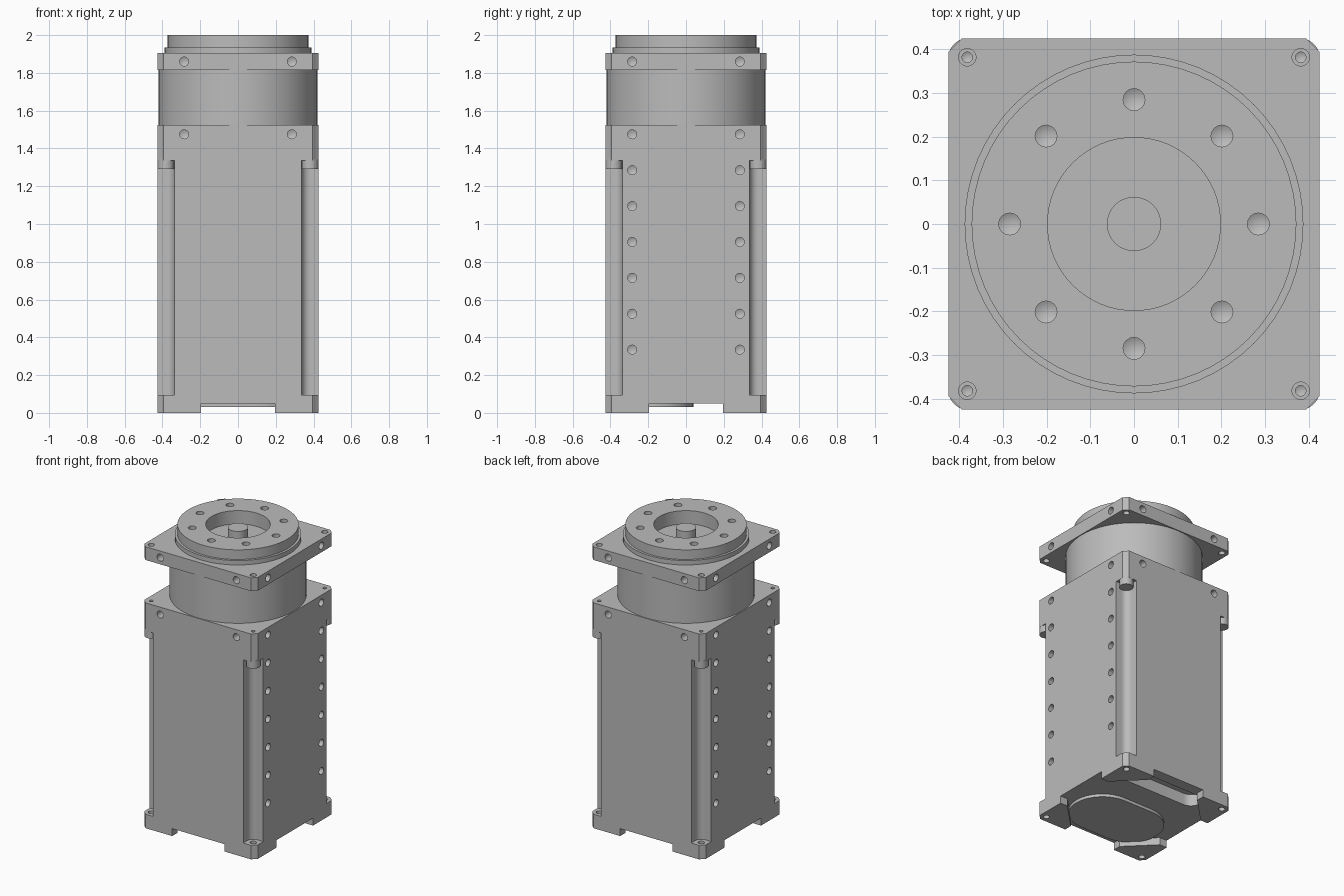
import bpy, bmesh
from math import pi, cos, sin, radians
from mathutils import Matrix, Vector

old = bpy.data.objects.get("Cube")
if old:
    bpy.data.objects.remove(old, do_unlink=True)

metal = bpy.data.materials.new("grey_metal")
metal.use_nodes = True
GREY = (0.5, 0.5, 0.5, 1)
metal.diffuse_color = GREY
metal.node_tree.nodes["Principled BSDF"].inputs["Base Color"].default_value = GREY

HALF, CHAMFER, SCREW = 0.425, 0.03, 0.382
CORNERS = [(sx, sy) for sx in (1, -1) for sy in (1, -1)]


def prism(bm, points, z0, z1):
    """Extrude a closed outline between two heights."""
    low = [bm.verts.new((x, y, z0)) for x, y in points]
    high = [bm.verts.new((x, y, z1)) for x, y in points]
    bm.faces.new(low)
    bm.faces.new(high)
    for i in range(len(points)):
        j = (i + 1) % len(points)
        bm.faces.new((low[i], low[j], high[j], high[i]))


def lathe(bm, profile, n=48, matrix=Matrix()):
    """Turn a profile that starts and ends on the axis."""
    rings = []
    for r, z in profile:
        if r == 0:
            rings.append([bm.verts.new(matrix @ Vector((0, 0, z)))] * n)
        else:
            rings.append([bm.verts.new(matrix @ Vector((r * cos(2 * pi * i / n), r * sin(2 * pi * i / n), z)))
                          for i in range(n)])
    for a, b in zip(rings, rings[1:]):
        for i in range(n):
            j = (i + 1) % n
            bm.faces.new(list(dict.fromkeys((a[i], a[j], b[j], b[i]))))


def drill(bm, point, inward, r=0.024, depth=0.06):
    """Blind hole with a conical tip, bored from a surface point."""
    turn = Vector(inward).to_track_quat('Z', 'Y').to_matrix().to_4x4()
    lathe(bm, [(0, -0.02), (r, -0.02), (r, depth), (0, depth + r * 0.5)], 16,
          Matrix.Translation(point) @ turn)


def make(name, bm):
    bmesh.ops.recalc_face_normals(bm, faces=bm.faces)
    mesh = bpy.data.meshes.new(name)
    bm.to_mesh(mesh)
    bm.free()
    mesh.materials.append(metal)
    obj = bpy.data.objects.new(name, mesh)
    bpy.context.collection.objects.link(obj)
    return obj


def cut(obj, bm):
    """Subtract the cutter, keep the result and drop the cutter."""
    tool = make("cutter", bm)
    mod = obj.modifiers.new("cut", 'BOOLEAN')
    mod.operation, mod.solver, mod.object = 'DIFFERENCE', 'EXACT', tool
    graph = bpy.context.evaluated_depsgraph_get()
    result = bpy.data.meshes.new_from_object(obj.evaluated_get(graph))
    obj.modifiers.clear()
    obj.data = result
    bpy.data.objects.remove(tool, do_unlink=True)


def smooth(obj):
    bpy.ops.object.select_all(action='DESELECT')
    obj.select_set(True)
    bpy.context.view_layer.objects.active = obj
    bpy.ops.object.shade_smooth_by_angle(angle=radians(30))


def octagon():
    a, b = HALF, HALF - CHAMFER
    return [(b, a), (a, b), (a, -b), (b, -a), (-b, -a), (-a, -b), (-a, b), (-b, a)]


def stadium(cy, half, r, n=16):
    """Rounded slot outline running along x."""
    pts = []
    for side, start in ((1, -pi / 2), (-1, pi / 2)):
        for i in range(n + 1):
            t = start + pi * i / n
            pts.append((side * (half - r) + r * cos(t), cy + r * sin(t)))
    return pts


def side_holes(bm, z, faces):
    for nx, ny in faces:
        for s in (0.285, -0.285):
            drill(bm, (nx * HALF + ny * s, ny * HALF + nx * s, z), (-nx, -ny, 0))


X_FACES = [(1, 0), (-1, 0)]
ALL_FACES = X_FACES + [(0, 1), (0, -1)]

# Main housing
bm = bmesh.new()
prism(bm, octagon(), 0, 1.525)
housing = make("main_housing", bm)

# Underside recess that leaves four corner feet
quad = [(0.195, 0.5), (0.195, 0.37), (0.37, 0.195), (0.5, 0.195)]
outline = []
for sx, sy in ((1, 1), (1, -1), (-1, -1), (-1, 1)):
    pts = [(sx * x, sy * y) for x, y in quad]
    outline += pts if sx * sy > 0 else pts[::-1]
bm = bmesh.new()
prism(bm, outline, -0.1, 0.05)
cut(housing, bm)

# Rounded corner channels
bm = bmesh.new()
R = 0.045
arc = [(SCREW - R * sin(t), SCREW - R * cos(t)) for t in (pi / 2 * i / 8 for i in range(9))]
channel = [(0.5, SCREW - R)] + arc + [(SCREW - R, 0.5), (0.5, 0.5)]
for sx, sy in CORNERS:
    prism(bm, [(sx * x, sy * y) for x, y in channel], 0.095, 1.335)
cut(housing, bm)

# Threaded side holes, corner bolt holes and connector slot
bm = bmesh.new()
side_holes(bm, 1.475, ALL_FACES)
for i in range(6):
    side_holes(bm, 0.335 + 0.19 * i, X_FACES)
for sx, sy in CORNERS:
    drill(bm, (sx * SCREW, sy * SCREW, 1.525), (0, 0, -1), 0.012, 0.08)
    drill(bm, (sx * SCREW, sy * SCREW, 0), (0, 0, 1), 0.02, 0.12)
prism(bm, stadium(0.28, 0.29, 0.07), 0.02, 0.13)
cut(housing, bm)

# Oval cover under the base
bm = bmesh.new()
prism(bm, stadium(-0.17, 0.32, 0.21), 0.03, 0.06)
cover = make("base_cover", bm)

# Corner bolts at the top of each channel
bolts = []
for k, (sx, sy) in enumerate(CORNERS):
    bm = bmesh.new()
    lathe(bm, [(0, 1.29), (0.043, 1.29), (0.043, 1.345), (0, 1.345)], 24,
          Matrix.Translation((sx * SCREW, sy * SCREW, 0)))
    bolts.append(make(f"corner_bolt_{k + 1}", bm))

# Round neck between housing and top plate
bm = bmesh.new()
lathe(bm, [(0, 1.51), (0.42, 1.51), (0.42, 1.83), (0, 1.83)], 64)
neck = make("neck", bm)

# Square top plate
bm = bmesh.new()
prism(bm, octagon(), 1.815, 1.905)
plate = make("top_plate", bm)
bm = bmesh.new()
side_holes(bm, 1.86, ALL_FACES)
for sx, sy in CORNERS:
    lathe(bm, [(0, 1.7), (0.02, 1.7), (0.02, 2), (0, 2)], 20,
          Matrix.Translation((sx * SCREW, sy * SCREW, 0)))
cut(plate, bm)

# Output flange with central bore and shaft
bm = bmesh.new()
lathe(bm, [(0, 1.89), (0.388, 1.89), (0.388, 1.935), (0.372, 1.935), (0.372, 2), (0.198, 2),
           (0.198, 1.91), (0.062, 1.91), (0.062, 1.98), (0, 1.98)], 64)
flange = make("output_flange", bm)
bm = bmesh.new()
for i in range(8):
    t = pi / 4 * i
    drill(bm, (0.285 * cos(t), 0.285 * sin(t), 2), (0, 0, -1), 0.025, 0.06)
cut(flange, bm)

for obj in [housing, cover, neck, plate, flange] + bolts:
    smooth(obj)
